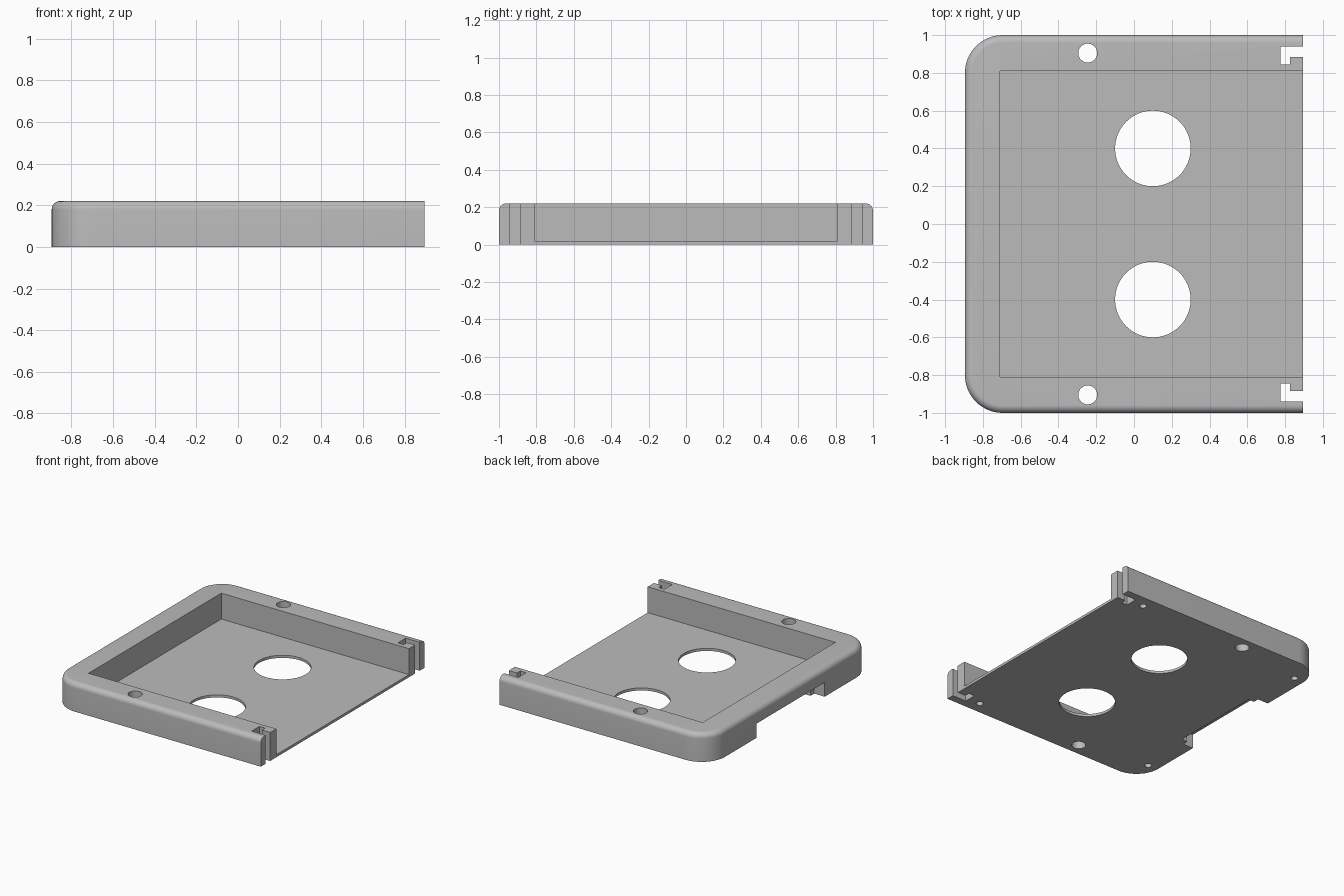
import bpy, bmesh
from math import sin, cos, pi

HX, HY, H = 0.895, 1.0, 0.22      # half sizes and height
CORNER, FILLET = 0.2, 0.04        # plan corner radius, top edge radius
FLOOR = 0.02

cube = bpy.data.objects.get("Cube")
if cube:
    bpy.data.objects.remove(cube, do_unlink=True)

grey = bpy.data.materials.new("plain grey")
grey.use_nodes = True
colour = (0.5, 0.5, 0.5, 1)
grey.diffuse_color = colour
grey.node_tree.nodes["Principled BSDF"].inputs["Base Color"].default_value = colour


def loft(name, rings):
    """Solid through a stack of matching (outline, z) rings."""
    bm = bmesh.new()
    loops = [[bm.verts.new((x, y, z)) for x, y in pts] for pts, z in rings]
    bm.faces.new(loops[0])
    bm.faces.new(loops[-1])
    for a, b in zip(loops, loops[1:]):
        for i in range(len(a)):
            j = (i + 1) % len(a)
            bm.faces.new((a[i], a[j], b[j], b[i]))
    bmesh.ops.recalc_face_normals(bm, faces=bm.faces)
    mesh = bpy.data.meshes.new(name)
    bm.to_mesh(mesh)
    bm.free()
    obj = bpy.data.objects.new(name, mesh)
    bpy.context.collection.objects.link(obj)
    mesh.materials.append(grey)
    return obj


def outline(inset):
    """Plan of the tray: rounded at -x, square at the open +x end."""
    r = CORNER - inset
    cx, cy, n = -HX + CORNER, HY - CORNER, 16
    arc = [(cx - r * sin(i * pi / 2 / n), cy + r * cos(i * pi / 2 / n)) for i in range(n + 1)]
    upper = [(HX, HY - inset)] + arc
    return upper + [(x, -y) for x, y in reversed(upper)]


def circle(x, y, r, n=48):
    return [(x + r * cos(2 * pi * i / n), y + r * sin(2 * pi * i / n)) for i in range(n)]


def rect(x0, x1, y0, y1):
    return [(x0, y0), (x1, y0), (x1, y1), (x0, y1)]


# Outer block with a rounded top edge
rings = [(outline(0), 0)]
steps = 8
for i in range(steps + 1):
    a = i * pi / 2 / steps
    rings.append((outline(FILLET * (1 - cos(a))), H - FILLET + FILLET * sin(a)))
tray = loft("tray", rings)


def cut(points, z0, z1):
    cutter = loft("cutter", [(points, z0), (points, z1)])
    cutter.hide_render = True
    mod = tray.modifiers.new("cut", "BOOLEAN")
    mod.operation = "DIFFERENCE"
    mod.solver = "EXACT"
    mod.object = cutter
    bpy.context.view_layer.objects.active = tray
    bpy.ops.object.modifier_apply(modifier=mod.name)
    bpy.data.objects.remove(cutter, do_unlink=True)


# Pocket, open at +x
cut(rect(-0.71, 1.2, -0.81, 0.81), FLOOR, 0.5)

# Stepped notch under the closed end wall
half = [(-1.2, 0.415), (-0.805, 0.415), (-0.805, 0.37), (-0.755, 0.37)]
cut(half + [(x, -y) for x, y in reversed(half)], -0.2, 0.11)

for s in (1, -1):
    # Large floor opening, through hole, and blind holes in the underside
    cut(circle(0.1, s * 0.4, 0.2, 64), -0.2, 0.1)
    cut(circle(-0.245, s * 0.905, 0.05), -0.2, 0.5)
    cut(circle(0.675, s * 0.905, 0.025, 24), -0.2, 0.1)
    cut(circle(-0.81, s * 0.81, 0.025, 24), -0.2, 0.1)
    # Hooked slot in the wall end
    slot = [(0.775, 0.845), (0.825, 0.845), (0.825, 0.885), (1.2, 0.885), (1.2, 0.94), (0.775, 0.94)]
    cut([(x, s * y) for x, y in slot], -0.2, 0.5)

# Smooth the rounds, keep the edges sharp
bpy.ops.object.select_all(action="DESELECT")
tray.select_set(True)
bpy.context.view_layer.objects.active = tray
bpy.ops.object.shade_smooth_by_angle(angle=pi / 6)
